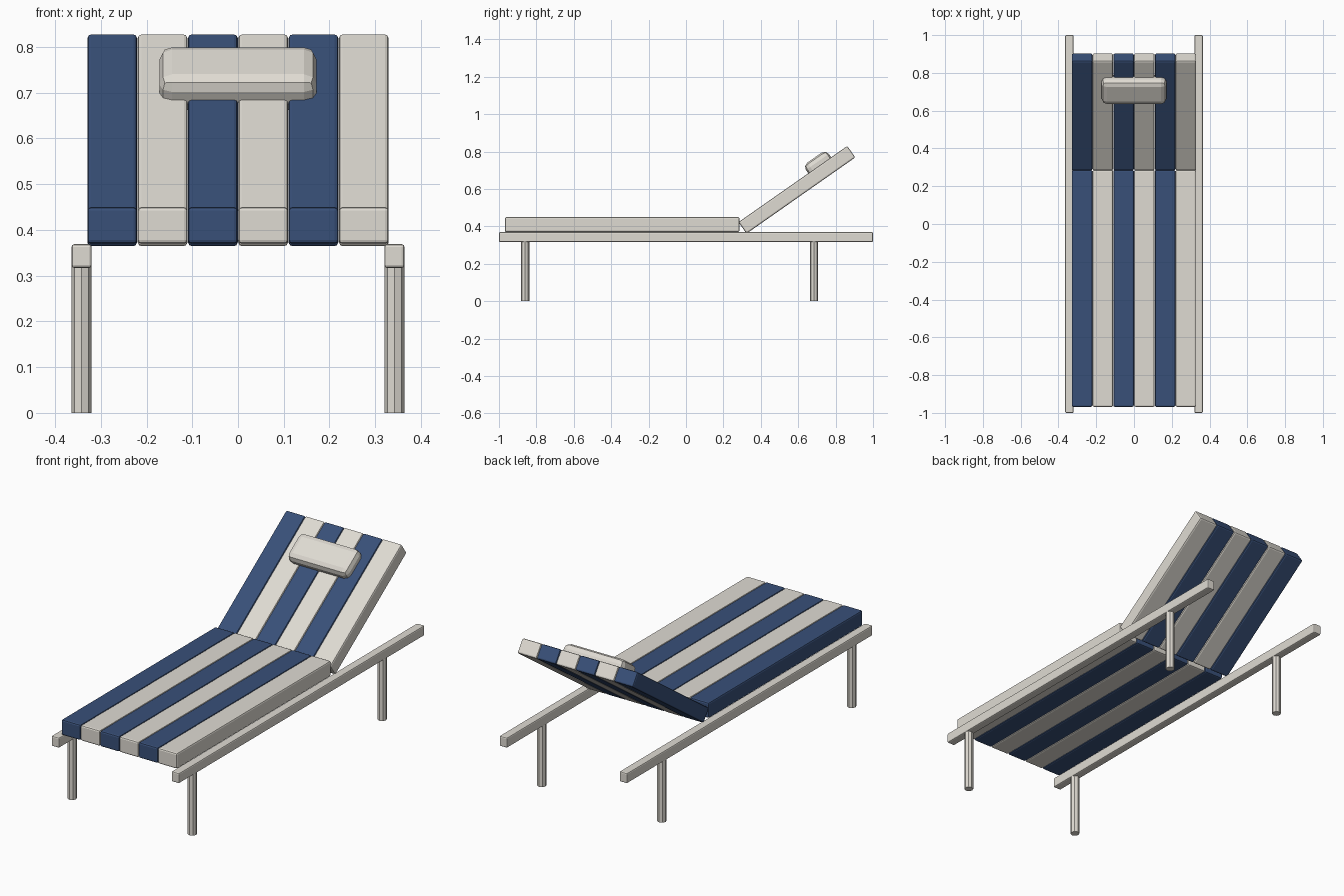
import bpy, math
from mathutils import Matrix, Vector

if "Cube" in bpy.data.objects:
    bpy.data.objects.remove(bpy.data.objects["Cube"])


def material(name, rgb):
    m = bpy.data.materials.new(name)
    m.diffuse_color = (*rgb, 1)
    m.use_nodes = True
    m.node_tree.nodes["Principled BSDF"].inputs["Base Color"].default_value = m.diffuse_color
    return m


CREAM = material("cream", (0.74, 0.71, 0.65))
BLUE = material("navy blue", (0.04, 0.08, 0.19))
TILT = math.radians(35)


def box(name, loc, size, mat, bevel, segments=2, tilt=0.0):
    bpy.ops.mesh.primitive_cube_add(size=1, location=loc)
    ob = bpy.context.object
    ob.name = name
    ob.data.transform(Matrix.Diagonal((*size, 1)))
    ob.rotation_euler.x = tilt
    ob.data.materials.append(mat)
    b = ob.modifiers.new("rounded edges", 'BEVEL')
    b.width, b.segments = bevel, segments
    return ob


# striped seat and reclined back cushions, six strips each
back_centre = Vector((0, 0.593, 0.596))
for i in range(6):
    x = -0.275 + 0.11 * i
    mat = CREAM if i % 2 else BLUE
    box(f"seat_strip_{i + 1}", (x, -0.341, 0.41), (0.109, 1.254, 0.08), mat, 0.008)
    box(f"back_strip_{i + 1}", (x, back_centre.y, back_centre.z),
        (0.109, 0.71, 0.075), mat, 0.008, tilt=TILT)

# head pillow, partly sunk into the back cushion
offset = Matrix.Rotation(TILT, 3, 'X') @ Vector((0, 0.175, 0.042))
box("head_pillow", back_centre + offset, (0.344, 0.15, 0.09), CREAM, 0.028, tilt=TILT)

# side rails and legs
for side, s in (("left", -1), ("right", 1)):
    box(f"{side}_rail", (s * 0.342, 0, 0.343), (0.044, 2.0, 0.052), CREAM, 0.006)
    for end, y in (("front", -0.86), ("rear", 0.685)):
        bpy.ops.mesh.primitive_cylinder_add(vertices=8, radius=0.022, depth=0.33,
                                            location=(s * 0.342, y, 0.165))
        leg = bpy.context.object
        leg.name = f"{end}_{side}_leg"
        leg.data.materials.append(CREAM)
